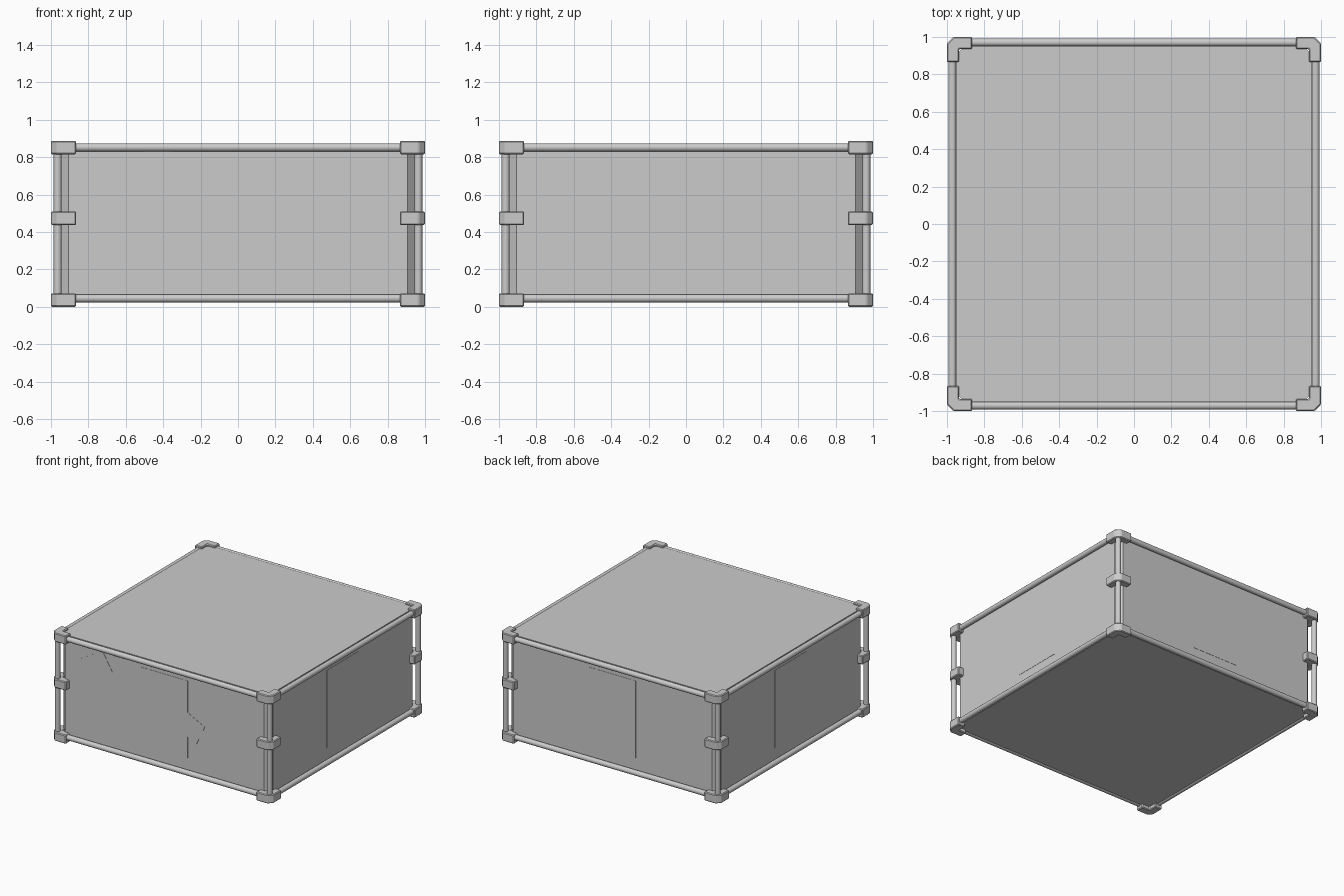
import bpy, bmesh, math
from mathutils import Vector

if "Cube" in bpy.data.objects:
    bpy.data.objects.remove(bpy.data.objects["Cube"])

grey = bpy.data.materials.new("light_grey")
grey.diffuse_color = (0.6, 0.6, 0.6, 1)
grey.use_nodes = True
grey.node_tree.nodes["Principled BSDF"].inputs["Base Color"].default_value = grey.diffuse_color


def finish(name, bm):
    bmesh.ops.recalc_face_normals(bm, faces=bm.faces)
    mesh = bpy.data.meshes.new(name)
    bm.to_mesh(mesh)
    bm.free()
    mesh.materials.append(grey)
    ob = bpy.data.objects.new(name, mesh)
    bpy.context.collection.objects.link(ob)
    return ob


def prism(name, points, direction):
    """Extrude a flat outline along a direction."""
    bm = bmesh.new()
    face = bm.faces.new([bm.verts.new(p) for p in points])
    ext = bmesh.ops.extrude_face_region(bm, geom=[face])
    verts = [g for g in ext["geom"] if isinstance(g, bmesh.types.BMVert)]
    bmesh.ops.translate(bm, verts=verts, vec=direction)
    # the starting cap is kept by the extrusion only when needed
    edges = [e for e in bm.edges if e.is_boundary]
    if edges:
        bmesh.ops.holes_fill(bm, edges=edges)
    return finish(name, bm)


def tube(name, a, b, radius=0.0215):
    a, b = Vector(a), Vector(b)
    bpy.ops.mesh.primitive_cylinder_add(vertices=20, radius=radius,
                                        depth=(b - a).length, location=(a + b) / 2)
    ob = bpy.context.object
    ob.name = name
    ob.rotation_euler = (b - a).to_track_quat('Z', 'Y').to_euler()
    ob.data.materials.append(grey)
    bpy.ops.object.shade_smooth_by_angle(angle=math.radians(40))


# Main body with chamfered vertical edges
H, C = 0.952, 0.905
outline = [(C, -H), (H, -C), (H, C), (C, H), (-C, H), (-H, C), (-H, -C), (-C, -H)]
prism("body", [(x, y, 0.03) for x, y in outline], (0, 0, 0.842))

# Horizontal rails along the top and bottom edges
R = 0.971
for z, level in ((0.045, "bottom"), (0.852, "top")):
    for s, side in ((-1, "a"), (1, "b")):
        tube(f"{level}_rail_x_{side}", (-0.93, s * R, z), (0.93, s * R, z))
        tube(f"{level}_rail_y_{side}", (s * R, -0.93, z), (s * R, 0.93, z))

# Corner posts and L-shaped brackets at three heights
P = 0.964
ell = [(0.965, 1.0), (1.0, 0.965), (1.0, 0.865), (0.935, 0.865),
       (0.935, 0.935), (0.865, 0.935), (0.865, 1.0)]
for sx in (-1, 1):
    for sy in (-1, 1):
        tube("corner_post", (sx * P, sy * P, 0.02), (sx * P, sy * P, 0.87))
        for z in (0.0, 0.437, 0.815):
            ob = prism("corner_bracket", [(sx * x, sy * y, z) for x, y in ell], (0, 0, 0.072))
            bevel = ob.modifiers.new("bevel", 'BEVEL')
            bevel.width = 0.006
            bevel.segments = 1

# Thin rectangular panel on each side
for k in range(4):
    ob = prism("side_panel", [(-0.21, -H, 0.155), (0.21, -H, 0.155),
                              (0.21, -H, 0.79), (-0.21, -H, 0.79)], (0, -0.002, 0))
    ob.rotation_euler.z = k * math.pi / 2

# Tilted stickers on the front
stickers = [
    [(-0.80, 0.69), (-0.705, 0.54), (-0.475, 0.68), (-0.565, 0.83)],
    [(0.21, 0.53), (0.21, 0.33), (0.29, 0.29), (0.365, 0.45)],
    [(-0.55, 0.85), (-0.385, 0.77), (-0.345, 0.85)],
]
for pts in stickers:
    prism("front_sticker", [(x, -H, z) for x, z in pts], (0, -0.002, 0))
